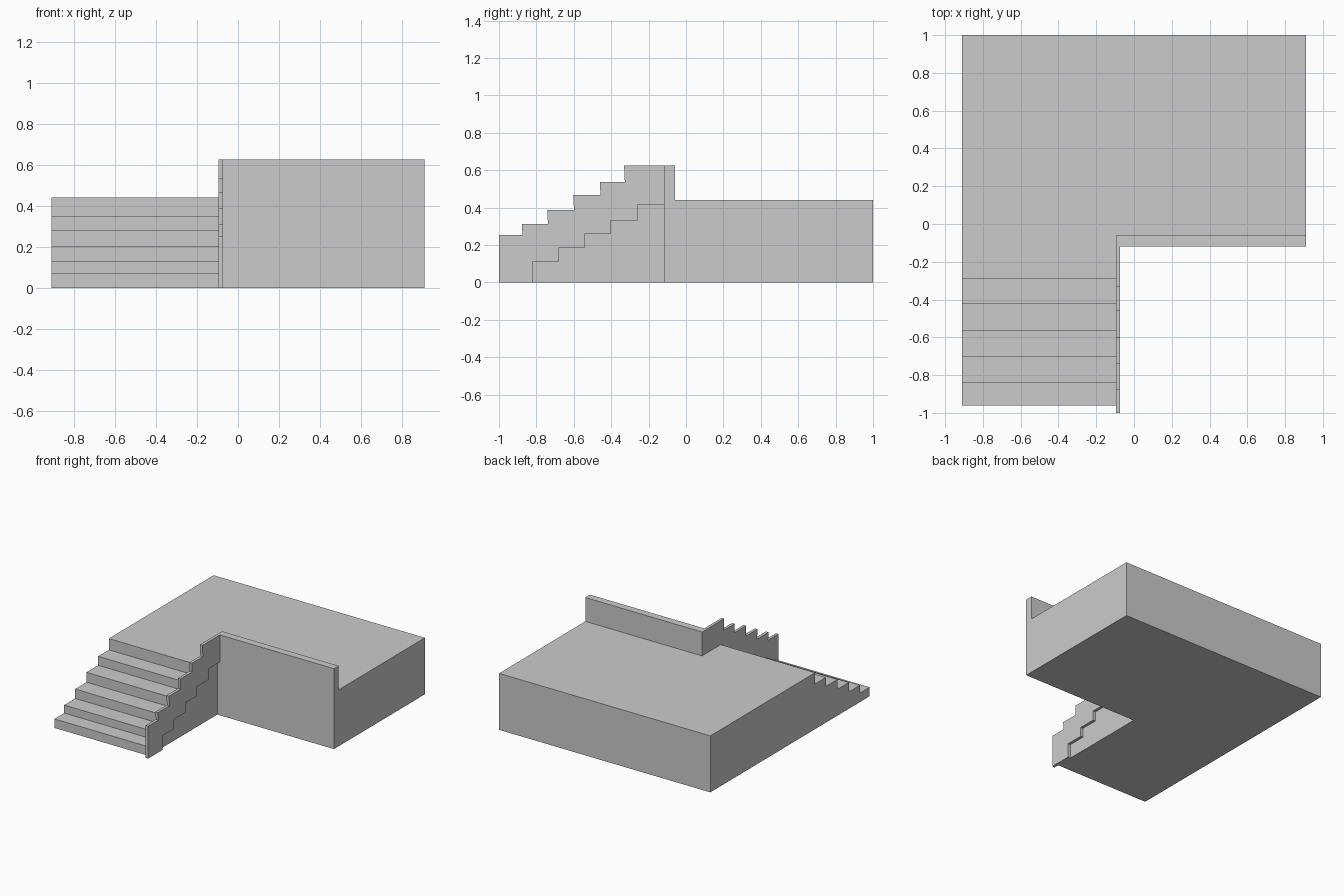
import bpy, bmesh

if "Cube" in bpy.data.objects:
    bpy.data.objects.remove(bpy.data.objects["Cube"])


def extrude_profile(name, points, x0, x1):
    """Solid made from a (y, z) profile swept from x0 to x1."""
    bm = bmesh.new()
    face = bm.faces.new([bm.verts.new((x0, y, z)) for y, z in points])
    out = bmesh.ops.extrude_face_region(bm, geom=[face])
    moved = [v for v in out["geom"] if isinstance(v, bmesh.types.BMVert)]
    bmesh.ops.translate(bm, verts=moved, vec=(x1 - x0, 0, 0))
    bmesh.ops.recalc_face_normals(bm, faces=bm.faces)
    mesh = bpy.data.meshes.new(name)
    bm.to_mesh(mesh)
    bm.free()
    obj = bpy.data.objects.new(name, mesh)
    bpy.context.collection.objects.link(obj)
    return obj


def weld(target, other):
    """Union other into target and remove it."""
    mod = target.modifiers.new("union", "BOOLEAN")
    mod.operation = "UNION"
    mod.solver = "EXACT"
    mod.object = other
    bpy.context.view_layer.objects.active = target
    bpy.ops.object.modifier_apply(modifier=mod.name)
    bpy.data.objects.remove(other)


LEFT, INNER, OUTER, RIGHT = -0.91, -0.096, -0.074, 0.91
FRONT, BACK, DECK = -0.118, 1.0, 0.44
WALL_BACK, WALL_TOP = -0.06, 0.626

# Staircase running up into the left part of the deck
risers = [(-0.96, 0.07), (-0.84, 0.132), (-0.705, 0.205),
          (-0.565, 0.282), (-0.422, 0.352), (-0.29, DECK)]
stairs, z = [], 0.0
for y, top in risers:
    stairs += [(y, z), (y, top)]
    z = top
stairs += [(BACK, DECK), (BACK, 0)]
platform = extrude_profile("platform_with_stairs", stairs, LEFT, INNER)

# Right part of the deck with its raised parapet along the front
deck = [(FRONT, 0), (FRONT, WALL_TOP), (WALL_BACK, WALL_TOP),
        (WALL_BACK, DECK), (BACK, DECK), (BACK, 0)]
weld(platform, extrude_profile("deck_with_parapet", deck, INNER, RIGHT))

# Stepped side band beside the stairs, with slightly leaning risers
upper = [(-1.0, 0.252), (-0.878, 0.312), (-0.742, 0.388),
         (-0.603, 0.468), (-0.461, 0.537), (-0.331, WALL_TOP)]
lower = [(-0.26, 0.415), (-0.405, 0.33), (-0.543, 0.258),
         (-0.683, 0.183), (-0.822, 0.11)]
band, z = [], 0.0
for y, top in upper:
    band += [(y + (0.004 if z else 0), z), (y, top)]
    z = top
band += [(FRONT, WALL_TOP), (FRONT, lower[0][1])]
for i, (y, top) in enumerate(lower):
    below = lower[i + 1][1] if i + 1 < len(lower) else 0.0
    band += [(y, top), (y, below)]
weld(platform, extrude_profile("stair_side_band", band, INNER, OUTER))
